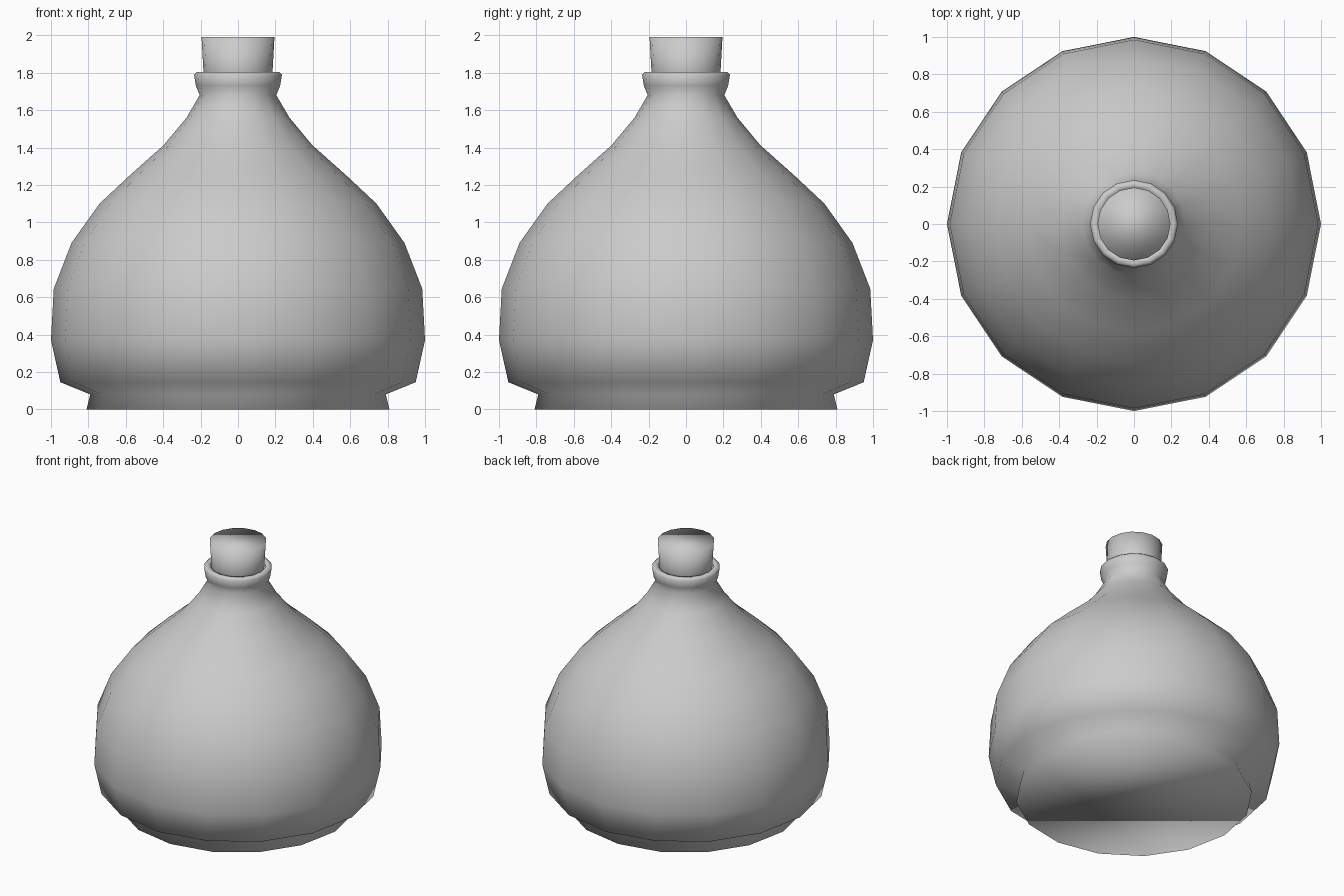
import bpy
import bmesh
from math import cos, sin, tau

if "Cube" in bpy.data.objects:
    bpy.data.objects.remove(bpy.data.objects["Cube"], do_unlink=True)

SIDES = 16

grey = bpy.data.materials.new("plain grey")
grey.use_nodes = True
colour = (0.6, 0.6, 0.6, 1)
grey.diffuse_color = colour
grey.node_tree.nodes["Principled BSDF"].inputs["Base Color"].default_value = colour


def lathe(name, profile, cap_top):
    """Turn a (radius, height) profile round z, with a closed base."""
    bm = bmesh.new()
    rings = [[bm.verts.new((r * cos(tau * i / SIDES), r * sin(tau * i / SIDES), z))
              for i in range(SIDES)] for r, z in profile]
    for low, high in zip(rings, rings[1:]):
        for i in range(SIDES):
            j = (i + 1) % SIDES
            bm.faces.new((low[i], low[j], high[j], high[i]))
    bm.faces.new(rings[0][::-1])
    if cap_top:
        bm.faces.new(rings[-1])
    for face in bm.faces:
        face.smooth = True
    mesh = bpy.data.meshes.new(name)
    bm.to_mesh(mesh)
    bm.free()
    mesh.materials.append(grey)
    obj = bpy.data.objects.new(name, mesh)
    bpy.context.collection.objects.link(obj)
    return obj


# Flask: foot, round belly, sloping shoulder, neck and rolled lip
lathe("flask", [
    (0.81, 0), (0.79, 0.08), (0.95, 0.145), (1.0, 0.37), (0.985, 0.645),
    (0.89, 0.89), (0.74, 1.1), (0.58, 1.25), (0.4, 1.41), (0.275, 1.56),
    (0.205, 1.68), (0.225, 1.73), (0.235, 1.79), (0.22, 1.805),
    (0.19, 1.8), (0.18, 1.74),
], cap_top=False)

# Tapered stopper seated in the neck
lathe("stopper", [(0.175, 1.72), (0.185, 1.81), (0.195, 1.99)], cap_top=True)
